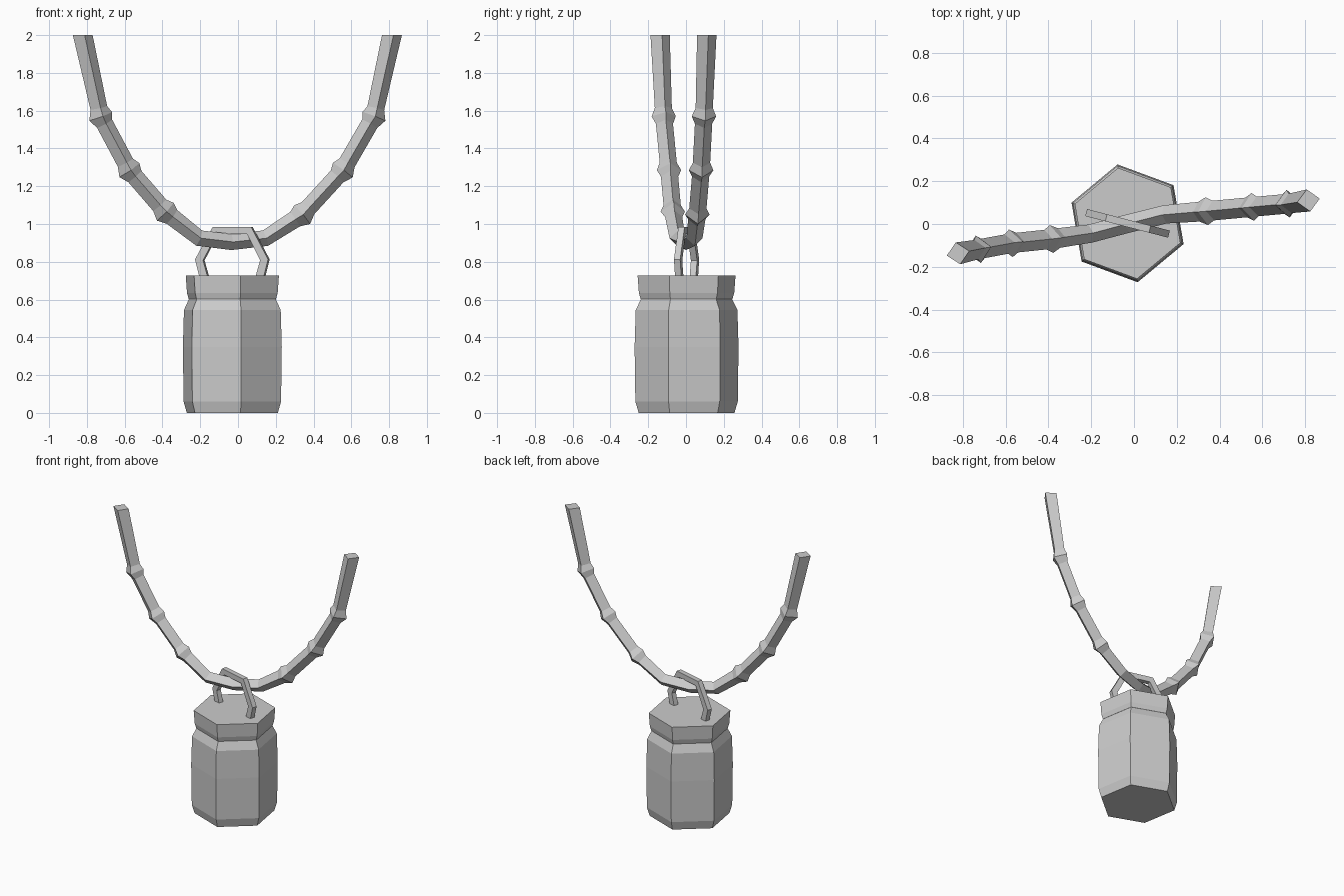
import bpy, bmesh
from math import cos, sin, radians, pi
from mathutils import Vector

if "Cube" in bpy.data.objects:
    bpy.data.objects.remove(bpy.data.objects["Cube"])


def finish(name, bm):
    bmesh.ops.recalc_face_normals(bm, faces=bm.faces)
    mesh = bpy.data.meshes.new(name)
    bm.to_mesh(mesh)
    bm.free()
    obj = bpy.data.objects.new(name, mesh)
    bpy.context.collection.objects.link(obj)


def skin(name, rings):
    """Join rings of points into a capped tube."""
    bm = bmesh.new()
    loops = [[bm.verts.new(p) for p in ring] for ring in rings]
    n = len(loops[0])
    for a, b in zip(loops, loops[1:]):
        for i in range(n):
            j = (i + 1) % n
            bm.faces.new((a[i], a[j], b[j], b[i]))
    bm.faces.new(loops[0])
    bm.faces.new(loops[-1])
    finish(name, bm)


def tangents(path):
    last = len(path) - 1
    out = []
    for i, p in enumerate(path):
        t = Vector()
        if i > 0:
            t += (p - path[i - 1]).normalized()
        if i < last:
            t += (path[i + 1] - p).normalized()
        out.append(t.normalized())
    return out


CENTRE = Vector((-0.03, 0.003, 0))


def hex_lathe(name, profile):
    skin(name, [[CENTRE + Vector((r * cos(radians(39.7) + k * pi / 3),
                                  r * sin(radians(39.7) + k * pi / 3), z))
                 for k in range(6)] for r, z in profile])


# Hexagonal jar body and lid
hex_lathe("jar_body", [(0.257, 0), (0.275, 0.06), (0.279, 0.35),
                       (0.273, 0.545), (0.245, 0.602), (0.24, 0.62)])
hex_lathe("jar_lid", [(0.246, 0.602), (0.256, 0.635), (0.263, 0.728)])

# Wire handle: square section bent in one upright plane
along = Vector((cos(radians(-14.6)), sin(radians(-14.6)), 0))
normal = Vector((-along.y, along.x, 0))
bends = [(-0.148, 0.70), (-0.178, 0.81), (-0.092, 0.965),
         (0.096, 0.965), (0.178, 0.81), (0.148, 0.70)]
path = [CENTRE + along * s + Vector((0, 0, z)) for s, z in bends]
rings = []
for p, t in zip(path, tangents(path)):
    b = normal.cross(t)
    rings.append([p + normal * u * 0.017 + b * v * 0.022
                  for u, v in ((1, 1), (-1, 1), (-1, -1), (1, -1))])
skin("handle", rings)

# Hanging rope: diamond section with knots along both sides
# each point: x, y, z, is it a knot
route = [(-0.822, -0.137, 2.0, 0), (-0.727, -0.118, 1.57, 1),
         (-0.575, -0.09, 1.285, 1), (-0.385, -0.07, 1.065, 1),
         (-0.205, -0.045, 0.925, 0), (-0.035, 0.0, 0.905, 0),
         (0.145, 0.045, 0.925, 0), (0.34, 0.06, 1.05, 1),
         (0.555, 0.08, 1.285, 1), (0.72, 0.095, 1.57, 1),
         (0.815, 0.11, 2.0, 0)]
base = [Vector(q[:3]) for q in route]
stations = []
for i, (p, q) in enumerate(zip(base, route)):
    if q[3]:
        before = (base[i - 1] - p).normalized() * 0.045
        after = (base[i + 1] - p).normalized() * 0.045
        stations += [(p + before, 0.046), (p, 0.065), (p + after, 0.046)]
    else:
        stations.append((p, 0.052 if p.z > 1.9 else 0.043))
path = [s[0] for s in stations]
rings = []
for (p, r), t in zip(stations, tangents(path)):
    side = t.cross(Vector((0, 0, 1))).normalized()
    up = side.cross(t)
    ring = [p + side * r, p + up * r, p - side * r, p - up * r]
    if p.z > 1.9:  # level cut at the two ends
        ring = [c + t * ((2.0 - c.z) / t.z) for c in ring]
    rings.append(ring)
skin("rope", rings)
